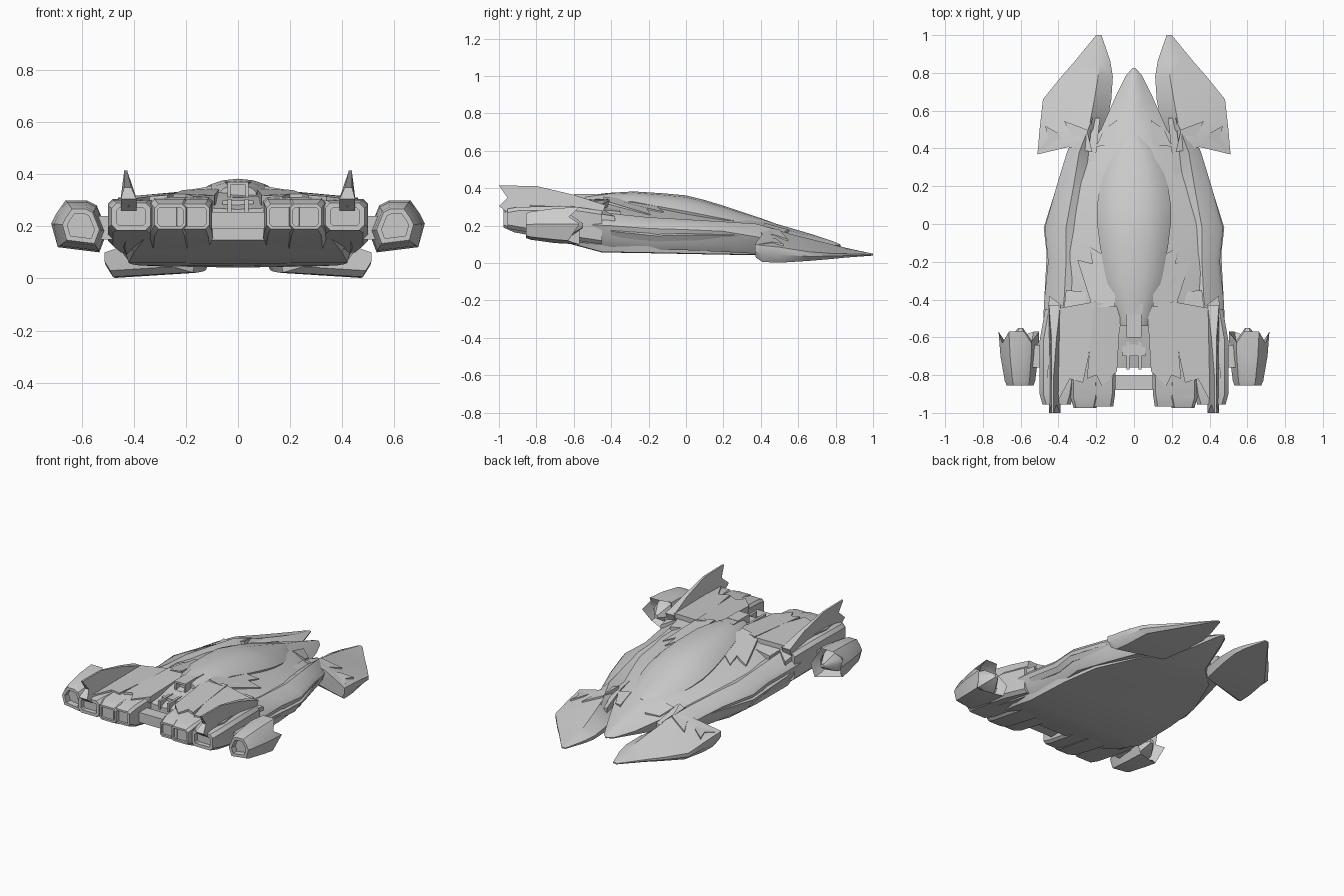
import bpy, bmesh


def skin(name, rings, mirror=False, recess=None, angle=0.6):
    """Bridge rings of 3D points; recess=(inset, depth) hollows the first cap."""
    bm = bmesh.new()
    vs = [[bm.verts.new(p) for p in r] for r in rings]
    n = len(rings[0])
    for a, b in zip(vs, vs[1:]):
        for i in range(n):
            j = (i + 1) % n
            bm.faces.new((a[i], a[j], b[j], b[i]))
    first = bm.faces.new(vs[0])
    bm.faces.new(vs[-1])
    bmesh.ops.recalc_face_normals(bm, faces=bm.faces[:])
    if recess:
        bmesh.ops.inset_region(bm, faces=[first], thickness=recess[0], use_even_offset=True)
        inner = bmesh.ops.extrude_discrete_faces(bm, faces=[first])['faces']
        bmesh.ops.translate(bm, vec=(0, recess[1], 0), verts=list(inner[0].verts))
    me = bpy.data.meshes.new(name)
    bm.to_mesh(me)
    bm.free()
    ob = bpy.data.objects.new(name, me)
    bpy.context.collection.objects.link(ob)
    if mirror:
        ob.modifiers.new("mirror", 'MIRROR').use_mirror_merge = False
    bpy.ops.object.select_all(action='DESELECT')
    ob.select_set(True)
    bpy.context.view_layer.objects.active = ob
    bpy.ops.object.shade_smooth_by_angle(angle=angle)
    return ob


def sym(y, half):
    """Full ring from a half profile of (x, z) points."""
    full = half + [(-x, z) for x, z in reversed(half) if x > 0]
    return [(x, y, z) for x, z in full]


def ring(y, pts, skew=0):
    return [(x, y - skew * (x - .4), z) for x, z in pts]


def slab(name, pts, t, mirror=True):
    """Plate through 3D points with thickness t downward."""
    return skin(name, [pts, [(x, y, z - t) for x, y, z in pts]], mirror)


def box(name, x0, x1, y0, y1, z0, z1, mirror=True, recess=None):
    p = [(x0, z0), (x1, z0), (x1, z1), (x0, z1)]
    return skin(name, [ring(y0, p), ring(y1, p)], mirror, recess)


# central hull with pointed nose: y, shoulder x, top, shoulder z, half width, side z, floor half width, floor z
hull = [(-.76, .10, .265, .27, .46, .24, .36, .15), (-.60, .12, .31, .32, .46, .22, .40, .10),
        (-.45, .20, .345, .33, .46, .20, .42, .06), (-.15, .20, .34, .285, .44, .20, .41, .055),
        (.10, .19, .31, .245, .40, .19, .38, .05), (.38, .13, .24, .215, .26, .16, .26, .045),
        (.50, .09, .205, .19, .175, .14, .13, .05), (.67, .045, .155, .14, .10, .105, .07, .07),
        (.79, .02, .115, .11, .04, .095, .03, .085), (.825, .004, .10, .10, .008, .097, .006, .093)]
skin("hull", [sym(y, [(0, zc), (xs, zs), (w, zw), (wb, zb), (0, zb - .003)])
              for y, xs, zc, zs, w, zw, wb, zb in hull])

# canopy flowing back into the spine: y, half width, top z, edge drop
canopy = [(-.54, .07, .36, .03), (-.42, .11, .375, .04), (-.28, .15, .383, .055), (-.12, .18, .373, .075),
          (0, .195, .362, .085), (.10, .195, .337, .08), (.20, .18, .307, .07), (.30, .15, .273, .055),
          (.40, .10, .24, .03), (.47, .03, .215, .012)]
skin("canopy", [sym(y, [(0, z), (w * .4, z - d * .12), (w * .75, z - d * .45), (w, z - d), (w * .9, z - d - .04), (0, z - d - .04)])
                for y, w, z, d in canopy])

# side fenders: y, inner x, crest x, outer x, crest z, outer z, floor z
fender = [(-.80, .24, .42, .48, .305, .23, .16), (-.60, .24, .40, .485, .295, .21, .115),
          (-.40, .23, .37, .475, .265, .20, .085), (-.20, .23, .36, .455, .245, .185, .07),
          (-.02, .23, .36, .472, .235, .18, .07), (.20, .22, .32, .41, .222, .17, .06),
          (.38, .20, .29, .355, .21, .14, .05), (.56, .18, .22, .28, .155, .10, .04)]
skin("fender", [ring(y, [(xi, zt - .015), (xi + .04, zt - .03), (xc, zt), (xo - .02, zo + .025), (xo, zo),
                         (xo - .02, zb + .04), (xo - .05, zb), (xi, zb)])
                for y, xi, xc, xo, zt, zo, zb in fender], True)

# armour blade along the fender flank
skin("flank_blade", [ring(y, [(x - .05, z + .035), (x, z), (x - .02, z - .03), (x - .08, z - .025)])
                     for y, x, z in [(-.40, .475, .17), (-.16, .462, .145), (-.02, .478, .15), (.34, .365, .15)]], True)

# front prongs: y, inner x, ridge x, outer x, ridge z, inner z, outer z, floor z
prong = [(.395, .24, .30, .512, .17, .09, .10, .03), (.425, .16, .27, .508, .18, .075, .095, .006),
         (.50, .15, .24, .50, .17, .08, .085, .002), (.66, .12, .21, .482, .13, .07, .06, .012),
         (.78, .112, .19, .385, .10, .062, .052, .022), (.86, .125, .185, .315, .08, .057, .05, .03),
         (1.0, .172, .185, .20, .05, .048, .046, .04)]
skin("front_prong", [ring(y, [(xi, zi), (xr, zt), (xr * .5 + xo * .5, zt * .52 + zo * .48), (xo, zo), (xo, zo * .5 + zb * .5),
                              (xo - (xo - xi) * .08, zb), (xi + (xo - xi) * .04, zb * .75 + zi * .25)],
                          .24 if y < .41 else .2 if y < .45 else 0)
                     for y, xi, xr, xo, zt, zi, zo, zb in prong], True)
slab("prong_barb", [(.22, .38, .207), (.25, .50, .178), (.37, .545, .128), (.335, .47, .152), (.36, .41, .15)], .03)
slab("prong_rear_spur", [(.37, .42, .14), (.40, .48, .131), (.47, .52, .103), (.455, .46, .113), (.505, .385, .10)], .03)
slab("nose_cheek", [(.10, .42, .215), (.09, .55, .178), (.16, .50, .155), (.20, .41, .19)], .03)

# layered shoulder blades behind the canopy
slab("shoulder_blade", [(.10, -.20, .34), (.235, -.12, .275), (.22, -.21, .295), (.30, -.19, .26), (.22, -.44, .335), (.10, -.44, .355)], .03)
slab("outer_shoulder_blade", [(.25, -.36, .29), (.36, -.35, .275), (.37, -.44, .285), (.45, -.38, .25), (.46, -.62, .29), (.28, -.62, .325)], .03)
slab("rear_deck", [(.20, -.41, .335), (.42, -.45, .315), (.46, -.80, .31), (.42, -.97, .305), (.34, -.82, .315), (.27, -.84, .32), (.24, -.70, .33)], .03)
slab("inner_deck", [(.07, -.44, .345), (.21, -.41, .34), (.25, -.82, .325), (.20, -.80, .325), (.17, -.86, .315), (.09, -.78, .32)], .04)


# rear engine blocks with hollow exhausts: rows of y, x0, x1, z0, z1
def engine(name, rows, c, recess):
    skin(name, [ring(y, [(a + c, z0), (b - c, z0), (b, z0 + c), (b, z1 - c), (b - c, z1), (a + c, z1), (a, z1 - c), (a, z0 + c)])
                for y, a, b, z0, z1 in rows], True, recess)


engine("outer_engine", [(-.955, .335, .485, .185, .29), (-.90, .32, .50, .175, .30), (-.62, .28, .50, .125, .305),
                        (-.45, .28, .47, .10, .28)], .02, (.02, .03))
engine("middle_engine", [(-.975, .20, .32, .19, .285), (-.92, .19, .335, .165, .305), (-.60, .18, .34, .105, .32)], .015, (.012, .015))
engine("inner_engine", [(-.965, .11, .235, .19, .285), (-.90, .10, .25, .165, .305), (-.55, .09, .25, .10, .325)], .015, (.012, .015))

# centre tail details
box("tail_crossbar", -.11, .11, -.88, -.80, .19, .255, False)
box("spine_exhaust", -.04, .04, -.60, -.48, .30, .37, False, (.012, .04))
box("spine_rail", .025, .04, -.77, -.58, .25, .305)
box("spine_duct", -.06, .06, -.70, -.63, .26, .30, False)
slab("spine_wedge", [(-.05, -.42, .372), (.05, -.42, .372), (.035, -.52, .365), (0, -.55, .36), (-.035, -.52, .365)], .04, False)

# tail fins with notched trailing edge
fin = [(-1.0, .415), (-.80, .412), (-.60, .365), (-.43, .31), (-.45, .26), (-.94, .26), (-1.0, .305), (-.955, .35)]
skin("tail_fin", [[(.425 if z > .4 else .41 if z > .34 else .39, y, z) for y, z in fin],
                  [(.437 if z > .34 else .45, y, z) for y, z in fin]], True)

# side pods: octagonal shell with jagged, wedge-filled front and recessed rear nozzle
section = [(-.10, -.02), (-.06, .08), (-.02, .10), (.06, .10), (.095, .05), (.115, .01), (.09, -.08), (-.07, -.10)]


def pod_ring(y, s, cx, jag=0):
    return [(cx + x * s, y + (jag if i in (0, 2, 3, 5, 7) else -jag), .2 + z * s) for i, (x, z) in enumerate(section)]


skin("side_pod", [pod_ring(-.855, .66, .598), pod_ring(-.83, .75, .598), pod_ring(-.70, .93, .60), pod_ring(-.60, 1, .602, .03),
                  pod_ring(-.63, .85, .602), pod_ring(-.66, .65, .60)], True, (.018, .04))
skin("pod_nose", [pod_ring(-.67, .68, .60), pod_ring(-.62, .6, .60), pod_ring(-.55, .12, .60)], True)
box("pod_strut", .45, .54, -.76, -.64, .15, .24)
